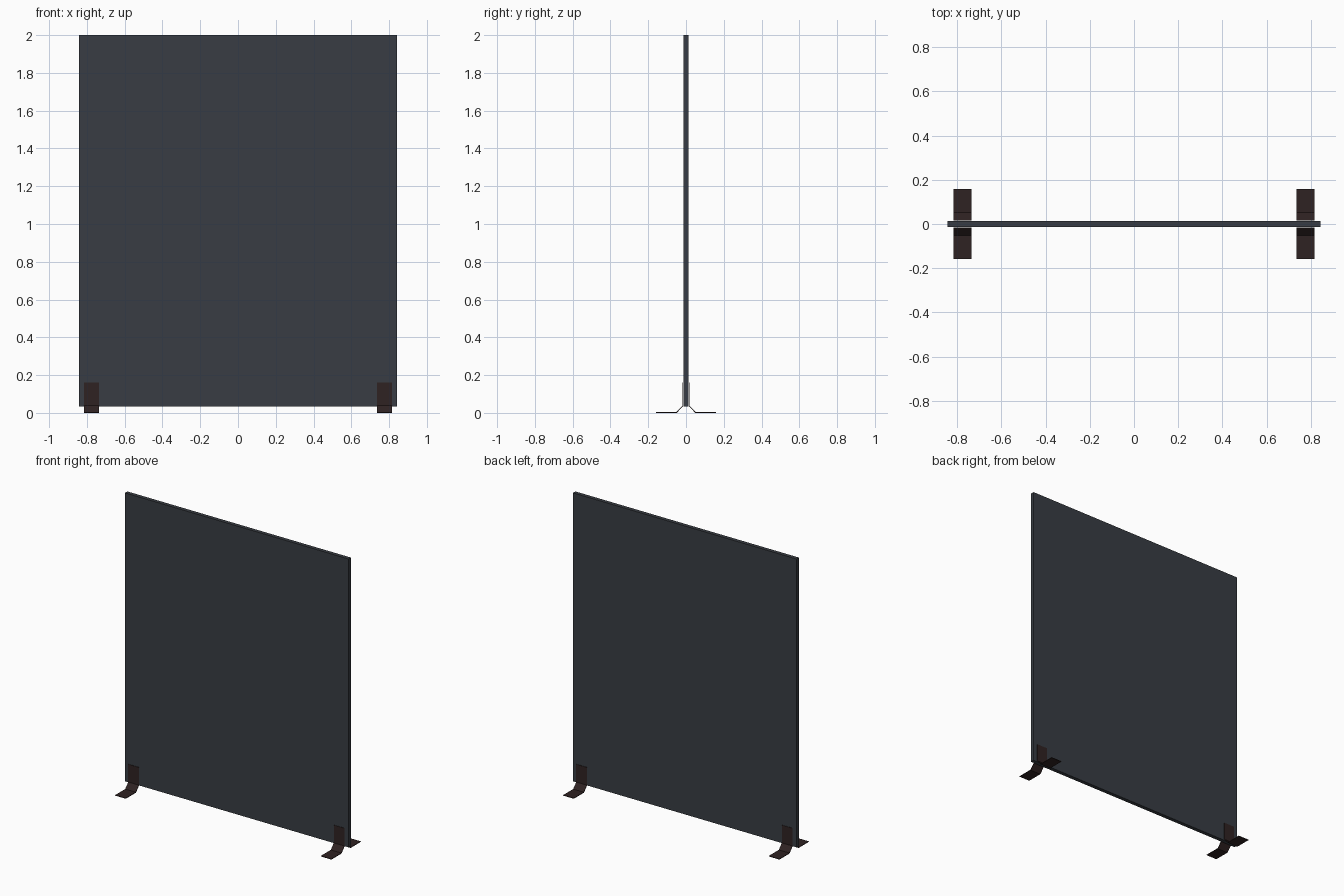
import bpy, bmesh

if "Cube" in bpy.data.objects:
    bpy.data.objects.remove(bpy.data.objects["Cube"])

def material(name, rgb):
    m = bpy.data.materials.new(name)
    m.diffuse_color = (*rgb, 1)
    m.use_nodes = True
    m.node_tree.nodes["Principled BSDF"].inputs["Base Color"].default_value = m.diffuse_color
    return m

slate = material("slate grey", (0.040, 0.046, 0.056))
brown = material("dark brown metal", (0.028, 0.016, 0.016))

def extrude_x(name, profile, x0, x1, mat):
    """Solid made from a (y, z) profile swept from x0 to x1."""
    bm = bmesh.new()
    face = bm.faces.new([bm.verts.new((x0, y, z)) for y, z in profile])
    ext = bmesh.ops.extrude_face_region(bm, geom=[face])
    verts = [g for g in ext["geom"] if isinstance(g, bmesh.types.BMVert)]
    bmesh.ops.translate(bm, vec=(x1 - x0, 0, 0), verts=verts)
    bmesh.ops.recalc_face_normals(bm, faces=bm.faces)
    me = bpy.data.meshes.new(name)
    bm.to_mesh(me)
    bm.free()
    me.materials.append(mat)
    ob = bpy.data.objects.new(name, me)
    bpy.context.collection.objects.link(ob)
    return ob

# Screen panel
T = 0.013
extrude_x("screen_panel", [(-T, 0.035), (T, 0.035), (T, 2.0), (-T, 2.0)],
          -0.843, 0.843, slate)

# Bent sheet-metal feet: upright plate, sloped bend, flat toe
foot = [(0.015, 0.16), (0.015, 0.037), (0.049, 0.0), (0.158, 0.0),
        (0.158, 0.004), (0.051, 0.004), (0.018, 0.039), (0.018, 0.16)]
for side, sx in (("left", -1), ("right", 1)):
    for face, sy in (("front", -1), ("back", 1)):
        a, b = sorted((sx * 0.735, sx * 0.815))
        extrude_x(f"{side}_{face}_foot", [(sy * y, z) for y, z in foot], a, b, brown)
